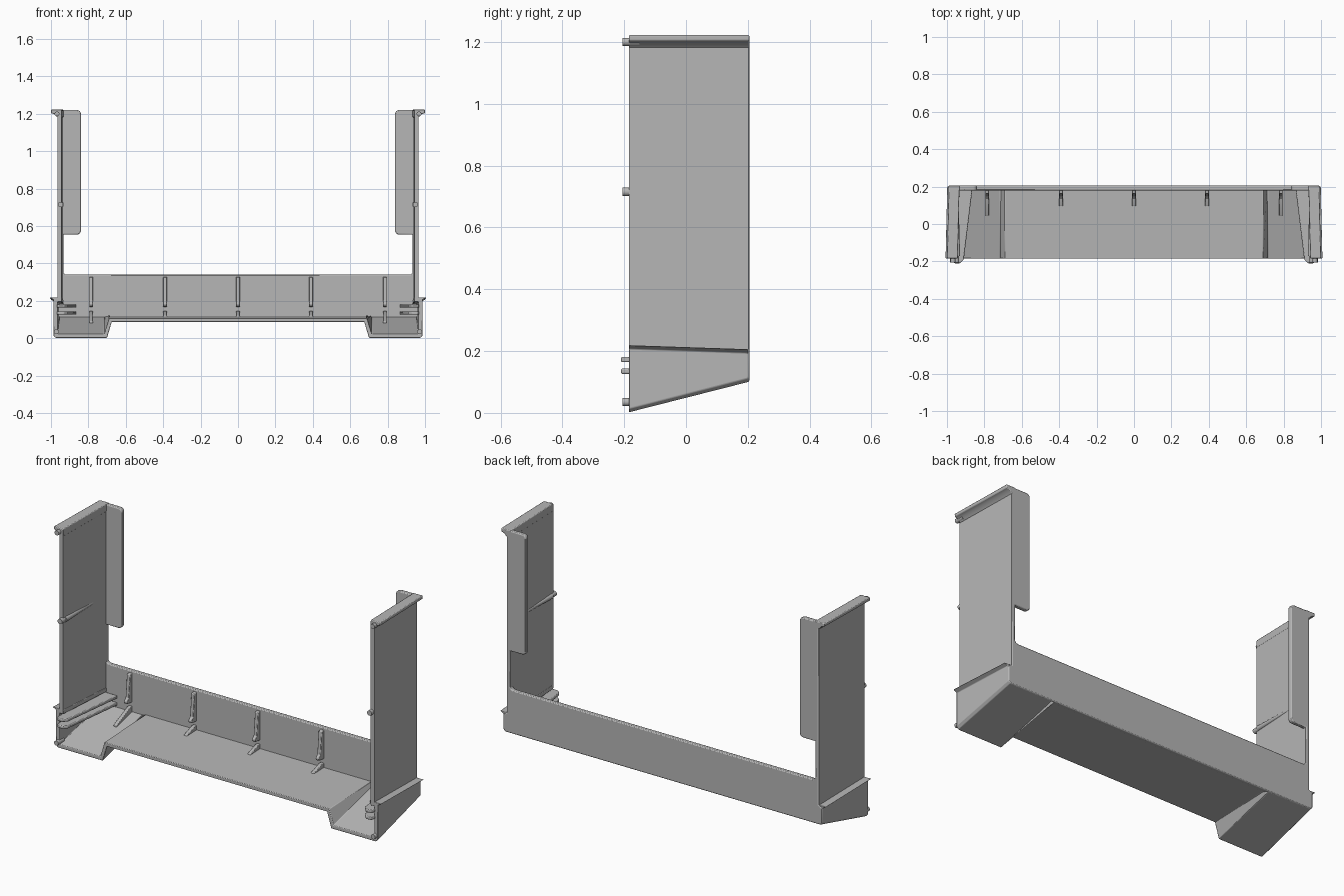
import bpy, bmesh, math

cube = bpy.data.objects.get("Cube")
if cube:
    bpy.data.objects.remove(cube, do_unlink=True)

grey = bpy.data.materials.new("mid_grey")
grey.use_nodes = True
COLOUR = (0.47, 0.47, 0.47, 1)
grey.diffuse_color = COLOUR
grey.node_tree.nodes["Principled BSDF"].inputs["Base Color"].default_value = COLOUR

FRONT, BACK, PANEL = -0.185, 0.205, 0.18


def loft(name, ring_a, ring_b, mirror=True, bevel=0.004):
    """Closed solid between two matching 3D outlines."""
    bm = bmesh.new()
    a = [bm.verts.new(p) for p in ring_a]
    b = [bm.verts.new(p) for p in ring_b]
    bm.faces.new(a)
    bm.faces.new(b[::-1])
    for i in range(len(a)):
        j = (i + 1) % len(a)
        bm.faces.new((a[j], a[i], b[i], b[j]))
    bmesh.ops.recalc_face_normals(bm, faces=bm.faces)
    mesh = bpy.data.meshes.new(name)
    bm.to_mesh(mesh)
    bm.free()
    mesh.materials.append(grey)
    obj = bpy.data.objects.new(name, mesh)
    bpy.context.collection.objects.link(obj)
    if bevel:
        mod = obj.modifiers.new("soft_edges", 'BEVEL')
        mod.width, mod.segments, mod.limit_method = bevel, 2, 'ANGLE'
    if mirror:
        obj.modifiers.new("other_side", 'MIRROR')
    bpy.ops.object.select_all(action='DESELECT')
    obj.select_set(True)
    bpy.context.view_layer.objects.active = obj
    bpy.ops.object.shade_smooth_by_angle(angle=math.radians(35))
    return obj


def at_y(points, y):
    return [(x, y, z) for x, z in points]


def at_x(points, x):
    return [(x, y, z) for y, z in points]


def both_sides(half):
    return half + [(-x, z) for x, z in reversed(half)]


def corner(cx, cz, r, start):
    """Quarter arc for rounding an outline corner, anticlockwise."""
    angles = [math.radians(start + 22.5 * i) for i in range(5)]
    return [(cx + r * math.cos(t), cz + r * math.sin(t)) for t in angles]


def rod(name, x, z, r0, r1, y0, y1):
    ring = [(math.cos(t * math.tau / 16), math.sin(t * math.tau / 16)) for t in range(16)]
    return loft(name, [(x + r0 * c, y0, z + r0 * s) for c, s in ring],
                [(x + r1 * c, y1, z + r1 * s) for c, s in ring], bevel=0)


# Base tray: two feet that slope up and vanish at the back
def tray(side, low, mid, top):
    outer = [(side - 0.022, top + 0.012), (side, top), (side, low + 0.012),
             (side + 0.012, low), (-0.7, low), (-0.675, mid)]
    inner = [(-0.69, mid + 0.02), (-0.715, low + 0.02),
             (side + 0.022, low + 0.02), (side + 0.022, top - 0.012),
             (side + 0.045, top - 0.012), (side + 0.045, top + 0.012)]
    return outer, inner


def tray_outline(*args):
    outer, inner = tray(*args)
    mirrored = [(-x, z) for x, z in outer[::-1]]
    mirrored_inner = [(-x, z) for x, z in inner[::-1]]
    return outer + mirrored + mirrored_inner + inner


loft("base_tray", at_y(tray_outline(-0.987, 0.002, 0.088, 0.207), FRONT),
     at_y(tray_outline(-0.978, 0.1, 0.101, 0.194), BACK - 0.004), mirror=False, bevel=0.003)

# Back panel with its two upright flanges, as one plate
half = [(-0.966, 0.1), (-0.978, 0.112), (-0.978, 0.195), (-0.956, 0.206), (-0.956, 1.22)]
half += corner(-0.86, 1.2, 0.02, 0)[::-1]
half += corner(-0.86, 0.575, 0.02, -90)[::-1]
half += [(-0.936, 0.555)] + corner(-0.916, 0.36, 0.02, 180) + [(-0.3, 0.34)]
loft("back_panel", at_y(both_sides(half), PANEL), at_y(both_sides(half), BACK),
     mirror=False, bevel=0.005)

# Side walls
loft("side_wall",
     at_y([(-0.966, 0.2), (-0.943, 0.2), (-0.943, 1.215), (-0.966, 1.215)], FRONT),
     at_y([(-0.957, 0.19), (-0.934, 0.19), (-0.934, 1.215), (-0.957, 1.215)], BACK - 0.003),
     bevel=0)

# Overhanging rails along the top of the walls
rail = [(-0.942, 1.222), (-1.0, 1.222), (-1.0, 1.204), (-0.982, 1.198),
        (-0.965, 1.18), (-0.942, 1.18)]
loft("top_rail", at_y(rail, FRONT), at_y([(x + 0.009, z) for x, z in rail], BACK))

# Locating pins on the front edge and rods on the inner walls
rod("upper_pin", -0.968, 1.2, 0.013, 0.013, -0.205, -0.15)
rod("lower_pin", -0.971, 0.035, 0.013, 0.013, -0.205, -0.15)
rod("wall_rod", -0.949, 0.715, 0.014, 0.014, -0.205, -0.17)
rod("wall_rod_tail", -0.944, 0.715, 0.014, 0.005, -0.17, PANEL)

# Pairs of tapering shelves near the feet
for name, z in (("lower_shelf", 0.126), ("upper_shelf", 0.164)):
    plan = [(-0.968, PANEL), (-0.968, -0.195), (-0.96, -0.21), (-0.93, -0.21),
            (-0.91, -0.19), (-0.865, PANEL)]
    loft(name, [(x, y, z) for x, y in plan], [(x, y, z + 0.017) for x, y in plan])

# Stiffening ribs on the back panel, each with a gusset at the floor
for x, foot_y, foot_z in ((0, 0.095, 0.105), (0.39, 0.095, 0.105), (0.785, 0.045, 0.075)):
    upper = [(0.19, 0.33), (0.162, 0.325), (0.15, 0.2), (0.135, 0.185),
             (0.138, 0.172), (0.165, 0.168), (0.19, 0.168)]
    gusset = [(0.19, 0.145), (0.165, 0.145), (foot_y, foot_z + 0.015),
              (foot_y, foot_z - 0.004), (0.19, 0.105)]
    for name, shape in (("rib", upper), ("gusset", gusset)):
        loft(name, at_x(shape, x - 0.01), at_x(shape, x + 0.01), mirror=x > 0, bevel=0.003)
